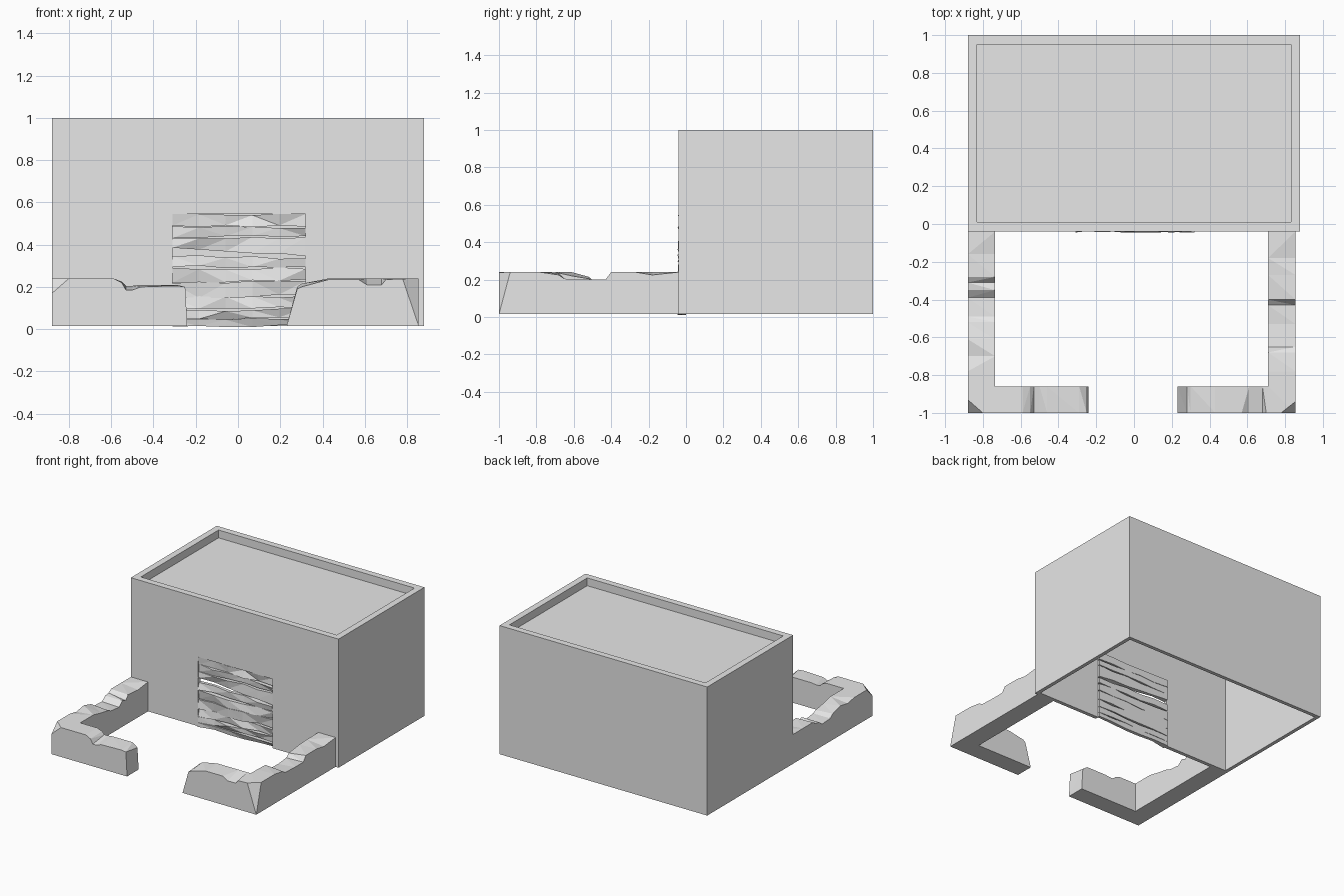
import bpy, bmesh, random
from mathutils import Vector

random.seed(4)
if "Cube" in bpy.data.objects:
    bpy.data.objects.remove(bpy.data.objects["Cube"])

grey = bpy.data.materials.new("plain_grey")
grey.use_nodes = True
grey.diffuse_color = (0.8, 0.8, 0.8, 1)
grey.node_tree.nodes["Principled BSDF"].inputs["Base Color"].default_value = (0.8, 0.8, 0.8, 1)

GROUND, TOP = 0.015, 1.0
FRONT, WALL_FRONT, WALL_BACK = -0.04, -1.0, -0.86


def finish(bm, name):
    bmesh.ops.recalc_face_normals(bm, faces=bm.faces)
    mesh = bpy.data.meshes.new(name)
    bm.to_mesh(mesh)
    bm.free()
    mesh.materials.append(grey)
    obj = bpy.data.objects.new(name, mesh)
    bpy.context.collection.objects.link(obj)
    return obj


def box(bm, lo, hi):
    verts = bmesh.ops.create_cube(bm, size=1)["verts"]
    for v in verts:
        v.co = [hi[i] if v.co[i] > 0 else lo[i] for i in range(3)]


def loft(bm, sections):
    """Skin a closed solid through four-point sections."""
    rings = [[bm.verts.new(p) for p in s] for s in sections]
    for a, b in zip(rings, rings[1:]):
        for i in range(4):
            j = (i + 1) % 4
            bm.faces.new((a[i], a[j], b[j], b[i]))
    bm.faces.new(rings[0])
    bm.faces.new(rings[-1])
    bmesh.ops.triangulate(bm, faces=[f for f in bm.faces if len(f.verts) == 4])


# House shell: recessed roof, hollow and open underneath
bm = bmesh.new()
box(bm, (-0.88, FRONT, GROUND), (0.88, 1.0, TOP))
for up, rim, depth in ((1, 0.07, -0.06), (-1, 0.04, 0.87)):
    bm.normal_update()
    face = max(bm.faces, key=lambda f: f.normal.z * up * f.calc_area())
    bmesh.ops.inset_individual(bm, faces=[face], thickness=rim)
    ring = bmesh.ops.extrude_discrete_faces(bm, faces=[face])["faces"]
    bmesh.ops.translate(bm, verts=ring[0].verts, vec=(0, 0, depth))
house = finish(bm, "house_shell")

# Doorway cut through the front wall
bm = bmesh.new()
box(bm, (-0.31, -0.2, -0.1), (0.32, 0.1, 0.545))
cutter = finish(bm, "doorway_cutter")
cutter.hide_render = True
cut = house.modifiers.new("doorway", "BOOLEAN")
cut.operation = "DIFFERENCE"
cut.solver = "EXACT"
cut.object = cutter
bpy.context.view_layer.objects.active = house
bpy.ops.object.modifier_apply(modifier="doorway")
bpy.data.objects.remove(cutter)

# Rough door boards: bottom and top at the left end, then at the right end
BOARDS = [(0.49, 0.545, 0.485, 0.545), (0.43, 0.487, 0.44, 0.478),
          (0.385, 0.43, 0.345, 0.435), (0.295, 0.345, 0.295, 0.335),
          (0.22, 0.29, 0.235, 0.285), (0.15, 0.217, 0.16, 0.228),
          (0.09, 0.148, 0.1, 0.157), (0.045, 0.088, 0.052, 0.098),
          (0.012, 0.044, 0.02, 0.05)]
for n, (bl, tl, br, tr) in enumerate(BOARDS):
    sections = []
    for k in range(6):
        t = k / 5
        wob = 0 if k in (0, 5) else 0.007
        x = -0.31 + 0.63 * t
        low = max(0, bl + (br - bl) * t + random.uniform(-wob, wob))
        high = min(0.545, tl + (tr - tl) * t + random.uniform(-wob, wob))
        y_low = -0.032 + random.uniform(-0.014, 0.012)
        y_high = -0.032 + random.uniform(-0.014, 0.012)
        sections.append([(x, y_low, low), (x, 0, low), (x, 0, high), (x, y_high, high)])
    bm = bmesh.new()
    loft(bm, sections)
    finish(bm, f"door_board_{n + 1}")


def broken_wall(name, outer, inner, lean, front, arm, chip):
    """L-shaped low wall; front rows are x, outer and inner height; arm rows use y."""
    sections = []
    for i, (x, zo, zi) in enumerate(front):
        top = x + (lean if i == 0 else 0)
        sections.append([(x, WALL_FRONT, GROUND), (x, WALL_BACK, GROUND),
                         (top, WALL_BACK, zi), (top, WALL_FRONT, zo)])
    sections.append([(outer, WALL_FRONT, GROUND), (inner, WALL_BACK, GROUND),
                     (inner, WALL_BACK, 0.24), (outer, WALL_FRONT, 0.24)])
    for y, zo, zi in arm:
        sections.append([(outer, y, GROUND), (inner, y, GROUND),
                         (inner, y, zi), (outer, y, zo)])
    bm = bmesh.new()
    loft(bm, sections)
    # slice off the outer corner
    a, b, c = (Vector(p) for p in chip)
    normal = (b - a).cross(c - a).normalized()
    if normal.y > 0:
        normal.negate()
    bmesh.ops.bisect_plane(bm, geom=bm.verts[:] + bm.edges[:] + bm.faces[:],
                           plane_co=a, plane_no=normal, clear_outer=True)
    bmesh.ops.holes_fill(bm, edges=[e for e in bm.edges if e.is_boundary])
    finish(bm, name)


# Low yard walls with broken tops
broken_wall("yard_wall_left", 0.855, 0.71, 0.05,
            [(0.23, 0.19, 0.2), (0.3, 0.2, 0.215), (0.43, 0.235, 0.24), (0.57, 0.235, 0.24),
             (0.61, 0.21, 0.24), (0.68, 0.21, 0.24), (0.7, 0.235, 0.24)],
            [(-0.78, 0.24, 0.24), (-0.68, 0.225, 0.235), (-0.65, 0.205, 0.19),
             (-0.53, 0.2, 0.185), (-0.43, 0.2, 0.195), (-0.4, 0.24, 0.22),
             (-0.27, 0.24, 0.235), (-0.18, 0.225, 0.24), (FRONT, 0.24, 0.24)],
            [(0.855, -1, GROUND), (0.78, -1, 0.235), (0.855, -0.94, 0.24)])
broken_wall("yard_wall_right", -0.88, -0.735, -0.01,
            [(-0.24, 0.2, 0.18), (-0.29, 0.205, 0.21), (-0.46, 0.2, 0.21), (-0.5, 0.185, 0.205),
             (-0.53, 0.185, 0.205), (-0.55, 0.22, 0.225), (-0.59, 0.24, 0.24)],
            [(-0.78, 0.24, 0.24), (-0.7, 0.225, 0.24), (-0.61, 0.24, 0.22),
             (-0.52, 0.215, 0.205), (-0.49, 0.19, 0.19), (-0.39, 0.185, 0.18),
             (-0.35, 0.215, 0.215), (-0.31, 0.22, 0.2), (-0.28, 0.24, 0.235),
             (-0.16, 0.24, 0.225), (FRONT, 0.24, 0.24)],
            [(-0.88, -1, 0.17), (-0.8, -1, 0.24), (-0.88, -0.93, 0.24)])
